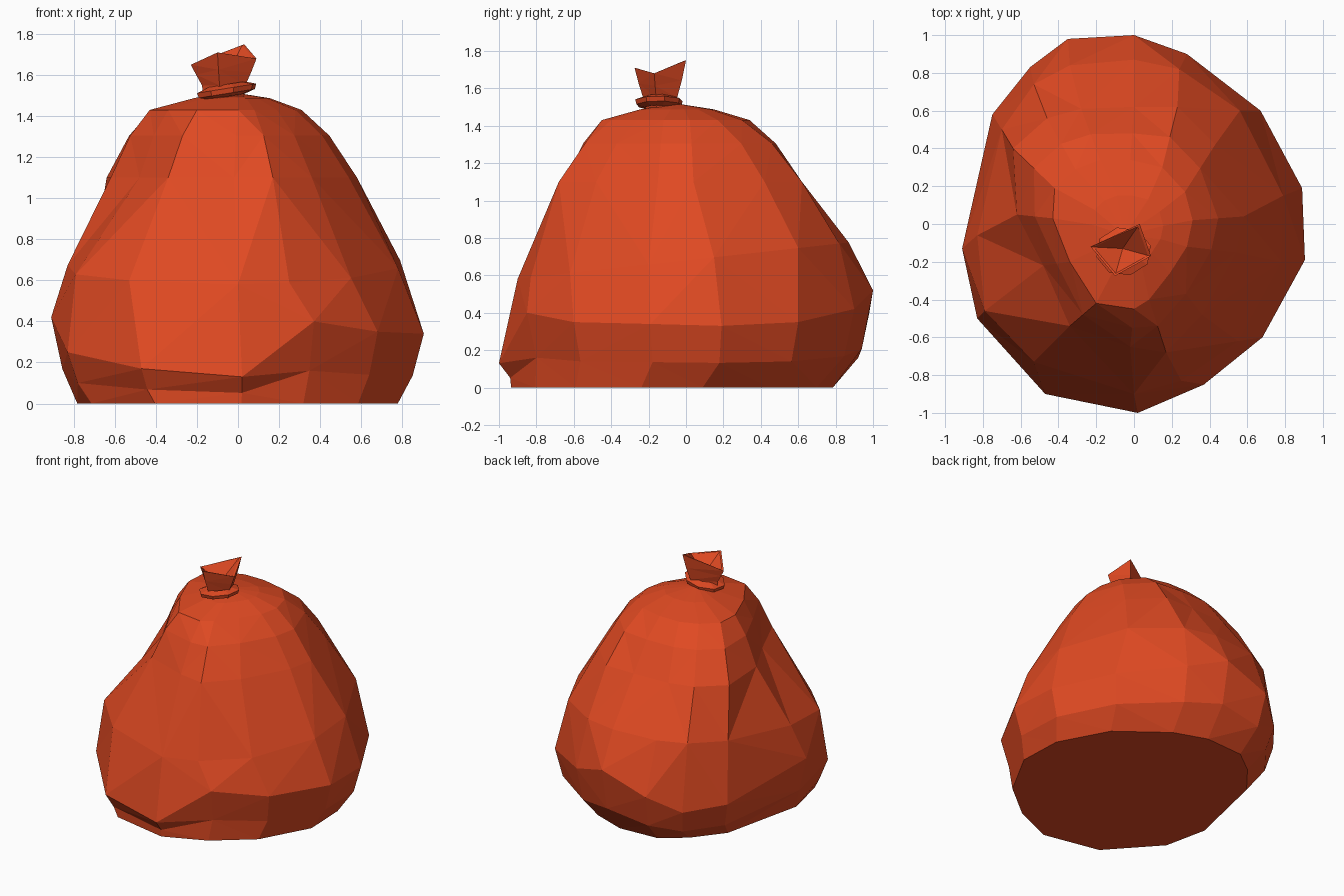
import bpy, bmesh, math
from mathutils import Vector

cube = bpy.data.objects.get("Cube")
if cube:
    bpy.data.objects.remove(cube, do_unlink=True)

# One flat colour for the whole bag
COLOUR = (0.74, 0.067, 0.016, 1.0)
plastic = bpy.data.materials.new("orange_red_plastic")
plastic.use_nodes = True
plastic.diffuse_color = COLOUR
plastic.node_tree.nodes["Principled BSDF"].inputs["Base Color"].default_value = COLOUR


def loft(name, rings, tip=None, floor=False, closed=False):
    """Skin a stack of equal-count rings; optional tip point, floor or closed loop."""
    bm = bmesh.new()
    loops = [[bm.verts.new(p) for p in ring] for ring in rings]
    count = len(loops[0])
    pairs = list(zip(loops, loops[1:]))
    if closed:
        pairs.append((loops[-1], loops[0]))
    for low, high in pairs:
        for i in range(count):
            j = (i + 1) % count
            bm.faces.new((low[i], low[j], high[j], high[i]))
    if tip:
        apex = bm.verts.new(tip)
        for i in range(count):
            bm.faces.new((loops[-1][i], loops[-1][(i + 1) % count], apex))
    bmesh.ops.triangulate(bm, faces=bm.faces[:], quad_method='SHORT_EDGE')
    if floor:
        bm.faces.new(loops[0][::-1])
    mesh = bpy.data.meshes.new(name)
    bm.to_mesh(mesh)
    bm.free()
    mesh.materials.append(plastic)
    obj = bpy.data.objects.new(name, mesh)
    bpy.context.collection.objects.link(obj)
    return obj


def level(outline, z, tilt=0.0):
    """Lift a plan outline to a height that may rise towards the back."""
    return [Vector((x, y, z + tilt * y)) for x, y in outline]


def scaled(ring, size, rise, shift):
    """Shrink a ring in plan, scale its heights and slide it along y."""
    return [Vector((p.x * size, p.y * size + shift, p.z * rise)) for p in ring]


# Widest line of the bag, with its wavy height, counter-clockwise from the front
belly = [Vector(p) for p in (
    (.02, -1, .13), (.37, -.85, .4), (.68, -.6, .35), (.905, -.19, .34), (.89, .19, .33),
    (.67, .6, .35), (.28, .9, .42), (0, 1, .52), (-.35, .98, .4), (-.55, .83, .28),
    (-.75, .58, .3), (-.91, -.13, .42), (-.83, -.5, .25), (-.47, -.9, .17))]

# Plan outlines further up
waist = level([(0, -.9), (.25, -.83), (.55, -.62), (.78, -.2), (.79, .15),
               (.56, .6), (.24, .82), (0, .87), (-.34, .84), (-.53, .74),
               (-.7, .5), (-.83, -.06), (-.79, -.46), (-.53, -.73)], .68, .11)
shoulder = level([(-.02, -.65), (.17, -.68), (.36, -.48), (.54, -.15), (.58, .04),
                  (.43, .42), (.23, .62), (0, .62), (-.28, .61), (-.46, .56),
                  (-.64, .4), (-.62, .05), (-.48, -.22), (-.34, -.54)], 1.1)
crown = level([(0, -.45), (.08, -.4), (.19, -.26), (.28, -.12), (.31, .02),
               (.27, .17), (.15, .3), (-.02, .34), (-.18, .34), (-.31, .29),
               (-.42, .19), (-.43, .03), (-.34, -.2), (-.2, -.42)], 1.43)
bulge = [a.lerp(b, .5) + Vector((0, 0, .04)) for a, b in zip(shoulder, crown)]

# Sagging bag body
loft("bag_body", [
    scaled(belly, .86, 0, -.075),
    scaled(belly, .94, .4, 0),
    belly, waist, shoulder, bulge, crown,
    scaled(crown, .5, 1.04, -.02),
], tip=(-.05, -.06, 1.52), floor=True)

# Flared, open mouth above the tie
CENTRE = Vector((-.07, -.14))
corners = [Vector(c) for c in ((-.23, -.12, 1.65), (-.1, -.275, 1.71),
                               (.09, -.17, 1.68), (.03, 0, 1.75))]


def mouth_ring(scale, height, follow):
    """Scaled copy of the rim; follow says how much of its height it keeps."""
    return [(*CENTRE.lerp(c.xy, scale), height + follow * (c.z - height)) for c in corners]


loft("bag_mouth", [
    mouth_ring(.6, 1.48, 0),
    mouth_ring(.66, 1.55, 0),
    mouth_ring(.84, 1.57, .4),
    mouth_ring(1, 1.6, 1),
    mouth_ring(.9, 1.6, .97),
], tip=(-.06, -.13, 1.58))


# Tie wrapped around the neck
def tie_ring(scale, z):
    ring = []
    for i in range(8):
        angle = math.tau * (i + .3) / 8
        x, y = .148 * scale * math.cos(angle), .13 * scale * math.sin(angle)
        ring.append((CENTRE.x + .015 + x, CENTRE.y - .005 + y, z + .16 * x))
    return ring


loft("neck_tie", [tie_ring(.6, 1.495), tie_ring(.95, 1.51), tie_ring(1, 1.535),
                  tie_ring(.6, 1.555)], closed=True)
